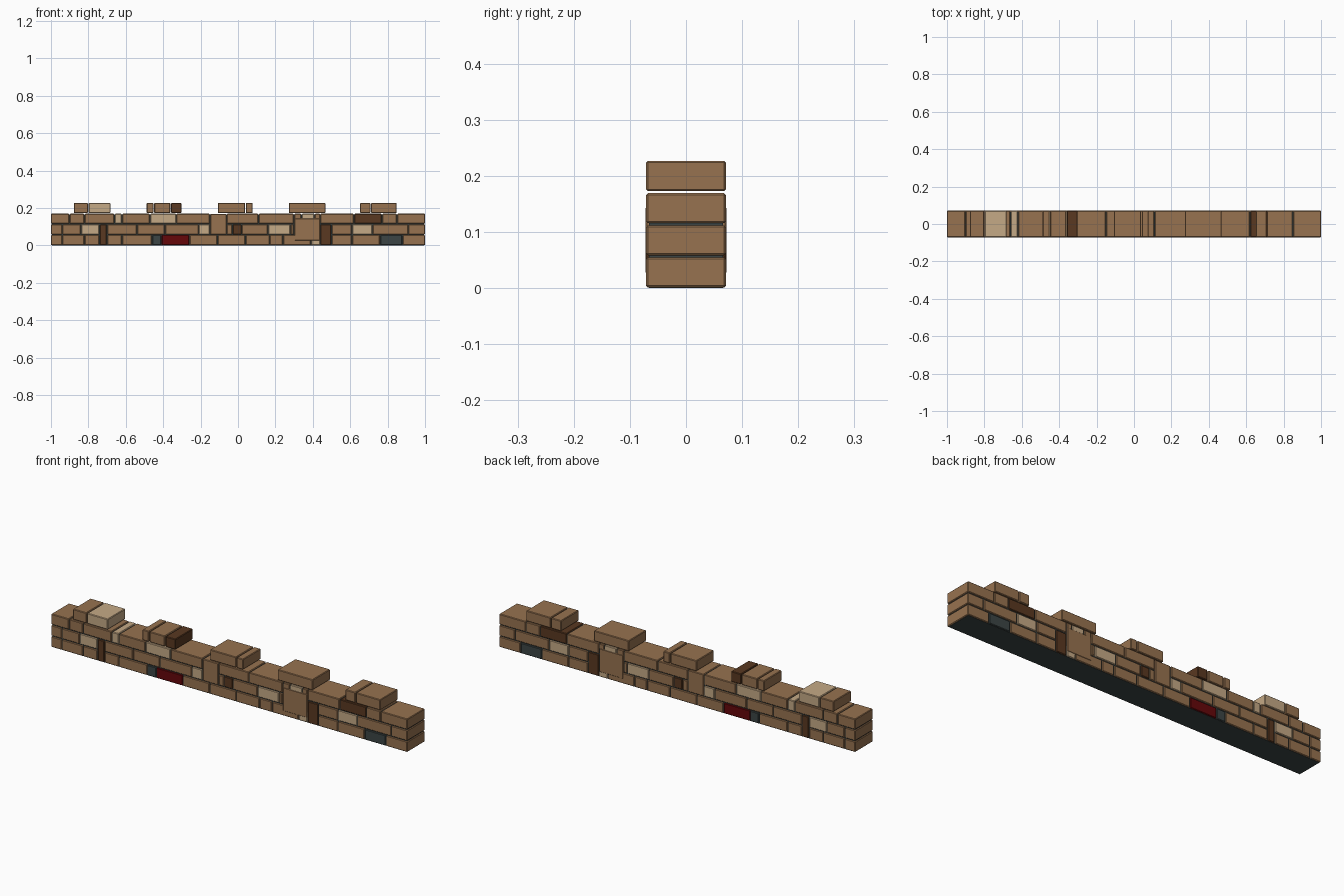
import bpy

old = bpy.data.objects.get("Cube")
if old:
    bpy.data.objects.remove(old, do_unlink=True)


def material(name, rgb):
    mat = bpy.data.materials.new(name)
    mat.use_nodes = True
    colour = (*rgb, 1)
    mat.diffuse_color = colour
    mat.node_tree.nodes["Principled BSDF"].inputs["Base Color"].default_value = colour
    return mat


tan = material("tan_brick", (0.31, 0.17, 0.08))
beige = material("beige_brick", (0.56, 0.4, 0.24))
brown = material("dark_brown_brick", (0.1, 0.04, 0.015))
red = material("deep_red_brick", (0.13, 0.002, 0.003))
charcoal = material("charcoal", (0.045, 0.06, 0.06))
gap = None

HALF_DEPTH = 0.071
COURSE = 0.0573
JOINT = 0.004


def block(name, mat, x_low, x_high, z_low, z_high, half_depth=HALF_DEPTH, bevel=0.003):
    """Axis-aligned block running through the wall, with chamfered edges."""
    bpy.ops.mesh.primitive_cube_add(size=1)
    obj = bpy.context.object
    obj.name = name
    centre = ((x_low + x_high) / 2, 0, (z_low + z_high) / 2)
    size = (x_high - x_low, half_depth * 2, z_high - z_low)
    for vert in obj.data.vertices:
        vert.co = [c + v * s for c, v, s in zip(centre, vert.co, size)]
    obj.data.materials.append(mat)
    if bevel:
        chamfer = obj.modifiers.new("chamfer", "BEVEL")
        chamfer.width = bevel
        chamfer.segments = 1
    return obj


# Brick widths in hundredths, running from the right end to the left end
bottom_course = [
    (tan, 6), (tan, 12), (tan, 8), (gap, 4), (tan, 8), (tan, 16), (charcoal, 5),
    (red, 15), (tan, 15), (tan, 15), (tan, 13), (tan, 7), (tan, 15), (beige, 5),
    (gap, 6), (tan, 11), (tan, 15), (charcoal, 12), (tan, 12)]
middle_course = [
    (tan, 6), (tan, 10), (beige, 10), (gap, 4), (tan, 16), (tan, 15), (tan, 18),
    (beige, 6), (gap, 9), (tan, 3), (brown, 5), (tan, 14), (beige, 12), (tan, 2),
    (gap, 14), (gap, 6), (tan, 11), (beige, 11), (tan, 19), (tan, 9)]
upper_course = [
    (tan, 10), (tan, 8), (tan, 16), (beige, 4), (tan, 15), (beige, 14), (tan, 18),
    (gap, 9), (tan, 17), (tan, 19), (tan, 4), (beige, 7), (tan, 3), (tan, 18),
    (brown, 15), (tan, 8), (tan, 15)]
merlon_course = [
    (gap, 12), (tan, 8), (beige, 12), (gap, 19), (tan, 4), (tan, 9), (brown, 6),
    (gap, 19), (tan, 15), (tan, 4), (gap, 19), (tan, 20), (gap, 18), (tan, 6),
    (tan, 14), (gap, 15)]
courses = {"bottom_brick": bottom_course, "middle_brick": middle_course,
           "upper_brick": upper_course, "merlon_brick": merlon_course}

for level, (name, bricks) in enumerate(courses.items()):
    x = -1
    z = level * COURSE + 0.001
    for mat, width in bricks:
        end = x + width / 100
        if mat:
            # Outer ends stay flush, inner ends leave a mortar joint
            low = x if x < -0.99 else x + JOINT / 2
            high = end if end > 0.99 else end - JOINT / 2
            block(name, mat, low, high, z, z + COURSE - JOINT)
        x = end

# Upright stones spanning two courses
for x_low, x_high in ((-0.74, -0.7), (0.44, 0.5)):
    block("upright_stone", brown, x_low + JOINT / 2, x_high - JOINT / 2,
          0.001, COURSE * 2 - JOINT)
block("tall_stone", tan, -0.148, -0.062, COURSE, COURSE * 3 - JOINT)

# Large square stone standing just proud of the courses
block("square_stone", tan, 0.302, 0.438, 0.025, 0.145, HALF_DEPTH + 0.0015)

# Mortar core, visible in the joints and underneath
block("mortar_core", charcoal, -0.995, 0.995, 0, COURSE * 3 - 0.007, HALF_DEPTH - 0.005, 0)
